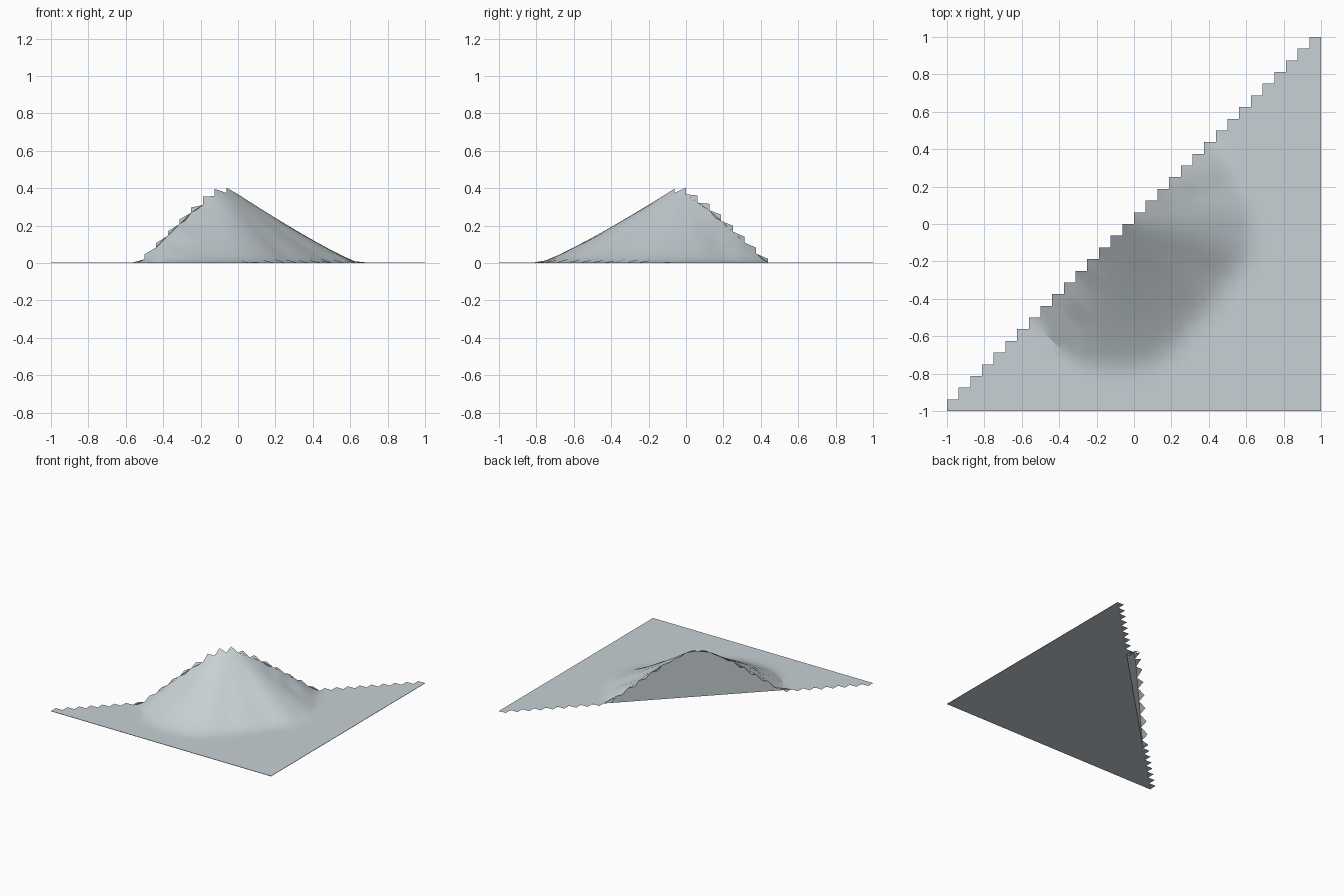
import bpy, bmesh, math

if "Cube" in bpy.data.objects:
    bpy.data.objects.remove(bpy.data.objects["Cube"])

N, STEP, FLOOR = 32, 2 / 32, 0.003
APEX = (-0.13, 0.03)
PEAK = 0.455
# foot of the hill: (direction in degrees, distance from apex)
FOOT = [(-180, 0.64), (-127, 0.66), (-103, 0.80), (-77, 0.82), (-66, 0.79),
        (-54, 0.73), (-47, 0.725), (-28, 0.715), (-13, 0.78), (5, 0.77),
        (18, 0.715), (36, 0.68), (90, 0.66), (180, 0.64)]


def foot_radius(angle):
    for (a0, r0), (a1, r1) in zip(FOOT, FOOT[1:]):
        if angle <= a1:
            return r0 + (r1 - r0) * (angle - a0) / (a1 - a0)
    return FOOT[-1][1]


def height(x, y):
    dx, dy = x - APEX[0], y - APEX[1]
    angle = math.degrees(math.atan2(dy, dx))
    t = max(0.0, 1 - math.hypot(dx, dy) / foot_radius(angle))
    # straighter profile near the cut, slightly hollow foot in front
    power = 1.15 if -110 < angle < 20 else 1.0
    return FLOOR + (PEAK - FLOOR) * t ** power


stone = bpy.data.materials.new("pale_blue_grey")
stone.diffuse_color = (0.58, 0.64, 0.67, 1)
stone.use_nodes = True
stone.node_tree.nodes["Principled BSDF"].inputs["Base Color"].default_value = stone.diffuse_color


def make_object(name, bm):
    mesh = bpy.data.meshes.new(name)
    bm.to_mesh(mesh)
    bm.free()
    mesh.materials.append(stone)
    obj = bpy.data.objects.new(name, mesh)
    bpy.context.collection.objects.link(obj)
    return obj


# Terrain: grid cells on one side of the diagonal, leaving a stepped edge
bm = bmesh.new()
grid = {}


def vert(i, j):
    if (i, j) not in grid:
        x, y = -1 + i * STEP, -1 + j * STEP
        grid[i, j] = bm.verts.new((x, y, height(x, y)))
    return grid[i, j]


for i in range(N):
    for j in range(i + 1):
        a, b, c, d = vert(i, j), vert(i + 1, j), vert(i + 1, j + 1), vert(i, j + 1)
        bm.faces.new((a, b, d))
        bm.faces.new((b, c, d))
terrain = make_object("hill_terrain", bm)
bpy.context.view_layer.objects.active = terrain
terrain.select_set(True)
bpy.ops.object.shade_smooth_by_angle(angle=math.radians(25))

# Base: flat triangle underneath
bm = bmesh.new()
bm.faces.new([bm.verts.new(p) for p in ((-1, -1, 0), (1, 1, 0), (1, -1, 0))])
make_object("base_plate", bm)

# Sides: upright walls along the diagonal cut and the two outer edges
bm = bmesh.new()


def wall(start, end):
    pairs = []
    for k in range(N + 1):
        x = start[0] + (end[0] - start[0]) * k / N
        y = start[1] + (end[1] - start[1]) * k / N
        pairs.append((bm.verts.new((x, y, 0)), bm.verts.new((x, y, height(x, y)))))
    for (a, b), (c, d) in zip(pairs, pairs[1:]):
        bm.faces.new((a, c, d, b))


wall((1, 1), (-1, -1))
wall((-1, -1), (1, -1))
wall((1, -1), (1, 1))
make_object("side_walls", bm)
